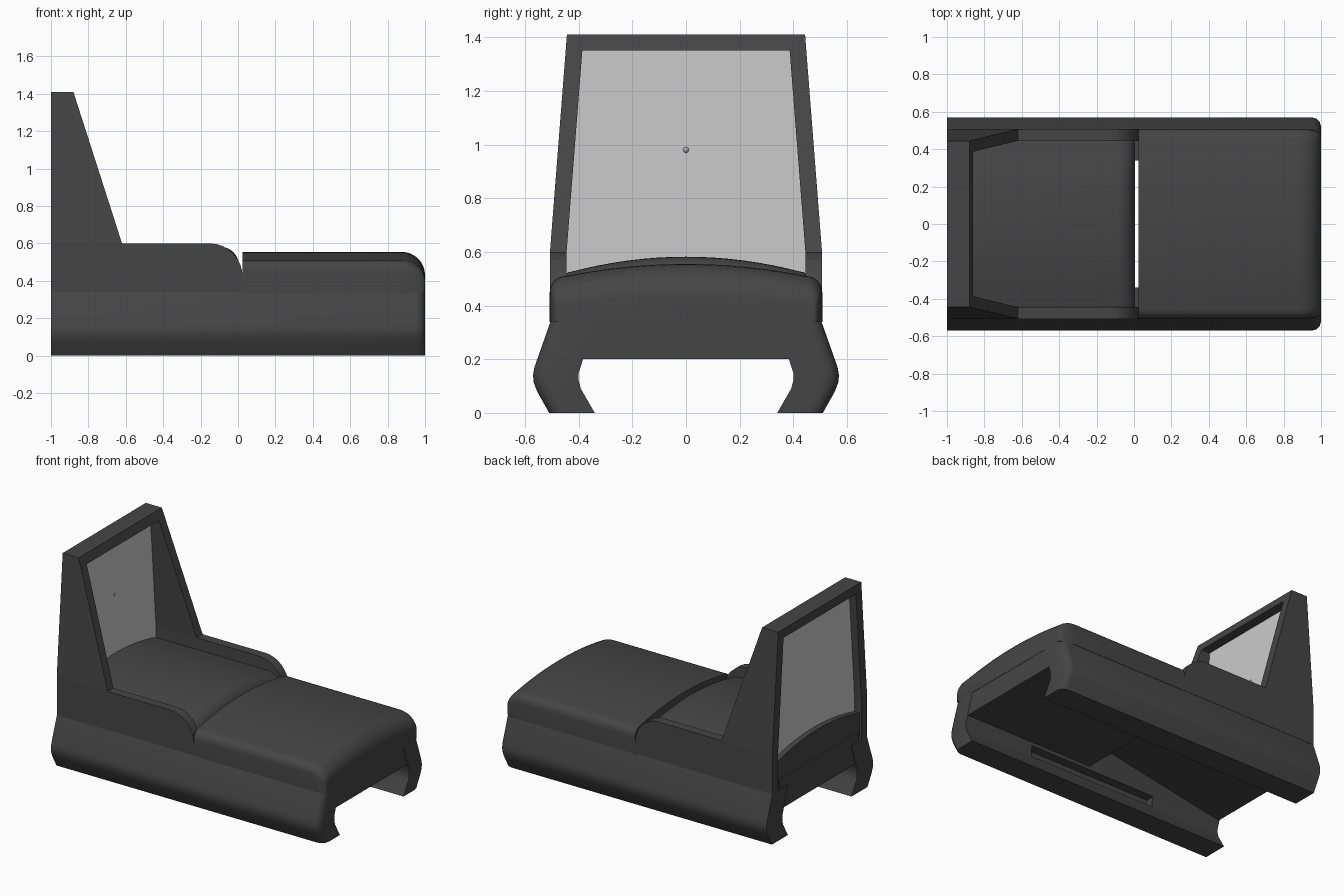
import bpy, bmesh, math

if "Cube" in bpy.data.objects:
    bpy.data.objects.remove(bpy.data.objects["Cube"])

def material(name, c):
    m = bpy.data.materials.new(name)
    m.diffuse_color = (c, c, c, 1)
    m.use_nodes = True
    m.node_tree.nodes["Principled BSDF"].inputs["Base Color"].default_value = m.diffuse_color
    return m

DARK = material("dark_polymer", 0.06)
GLASS = material("pale_glass", 0.55)
DOT = material("grey_dot", 0.4)

def loft(name, sections, mat=DARK, smooth=True):
    """Skin closed loops of equal length and cap both ends."""
    bm = bmesh.new()
    rings = [[bm.verts.new(p) for p in s] for s in sections]
    n = len(rings[0])
    for a, b in zip(rings, rings[1:]):
        for i in range(n):
            j = (i + 1) % n
            bm.faces.new((a[i], a[j], b[j], b[i]))
    bm.faces.new(rings[0])
    bm.faces.new(rings[-1])
    bmesh.ops.recalc_face_normals(bm, faces=bm.faces)
    me = bpy.data.meshes.new(name)
    bm.to_mesh(me)
    bm.free()
    ob = bpy.data.objects.new(name, me)
    bpy.context.collection.objects.link(ob)
    me.materials.append(mat)
    bpy.ops.object.select_all(action='DESELECT')
    ob.select_set(True)
    bpy.context.view_layer.objects.active = ob
    if smooth:
        bpy.ops.object.shade_smooth_by_angle(angle=math.radians(32))
    return ob

def box(name, x0, x1, y0, y1, z0, z1):
    return loft(name, [[(x, y0, z0), (x, y1, z0), (x, y1, z1), (x, y0, z1)]
                       for x in (x0, x1)], smooth=False)

# clamp rails: bowed profile, rounded outer corner at the +x end, inner slot
OUTER = [(.51, 0), (.555, .08), (.568, .115), (.57, .14), (.565, .17), (.505, .34)]
INNER = [(.34, .34), (.39, .18), (.4, .15), (.4, .12), (.392, .09), (.34, 0)]
ENDS = [(-1, 0), (.95, 0), (.975, .007), (.993, .025), (1, .05)]
for s, side in ((1, "back"), (-1, "front")):
    rail = loft(side + "_clamp_rail",
                [[(x, s * (y - d), z) for y, z in OUTER] + [(x, s * y, z) for y, z in INNER]
                 for x, d in ENDS])
    cutter = box(side + "_slot_cutter", -.48, .48, *sorted((s * .3, s * .45)), .11, .18)
    cutter.hide_render = True
    cutter.hide_set(True)
    mod = rail.modifiers.new("slot", 'BOOLEAN')
    mod.object = cutter
    mod.operation = 'DIFFERENCE'

# housing cheeks and hood posts, leaning in above the shoulder
CURVE = [(-.15 + .175 * math.sin(t * math.pi / 16), .42 + .18 * math.cos(t * math.pi / 16))
         for t in range(9)]
CHEEK = [(-1, .34), (-1, .6), (-.62, .6)] + CURVE + [(.025, .34)]
POST = [(-1, .6), (-1, 1.41), (-.88, 1.41), (-.62, .6)]

def wall_y(z, base):
    return base - .078 * max(0, z - .6)

for s, side in ((1, "back"), (-1, "front")):
    for part, prof in (("cheek", CHEEK), ("hood_post", POST)):
        loft(f"{side}_{part}", [[(x, s * wall_y(z, b), z) for x, z in prof]
                                for b in (.445, .507)], smooth=False)

# hood top bar, following the slope of the posts
BAR = [(-1, 1.35), (-1, 1.41), (-.88, 1.41), (-.861, 1.35)]
loft("hood_top_bar", [[(x, s * wall_y(z, .5), z) for x, z in BAR] for s in (-1, 1)], smooth=False)

# glass pane with a small centre dot
loft("glass_pane", [[(x, -.46, .48), (x, .46, .48), (x, .385, 1.37), (x, -.385, 1.37)]
                    for x in (-.95, -.925)], GLASS, False)
bpy.ops.mesh.primitive_uv_sphere_add(segments=12, ring_count=8, radius=.012,
                                     location=(-.93, 0, .98))
bpy.context.object.name = "aiming_dot"
bpy.context.object.data.materials.append(DOT)

# crowned covers with rolled ends
def arch(w, top, edge, r, base):
    half = []
    for i in range(9):
        y = (w - r) * i / 8
        half.append((y, top - (top - edge) * (y / (w - r)) ** 2))
    for i in range(1, 7):
        a = i * math.pi / 12
        half.append((w - r + r * math.sin(a), edge - r + r * math.cos(a)))
    half.append((w, base))
    return [(-y, z) for y, z in half[:0:-1]] + half

def cover(name, x0, x1, prof, base, r, inset):
    top = max(z for _, z in prof)
    w = max(y for y, _ in prof)
    stations = [(x0, 1, 1)]
    for i in range(9):
        a = i * math.pi / 16
        drop = 1 - math.cos(a)
        stations.append((x1 - r + r * math.sin(a), 1 - drop * r / (top - base),
                         1 - drop * inset / w))
    loft(name, [[(x, y * g, base + (z - base) * f) for y, z in prof]
                for x, f, g in stations])

cover("front_cover", .025, 1, arch(.508, .555, .51, .06, .338), .338, .125, .03)
cover("rear_cover", -.985, .005, arch(.452, .582, .525, .02, .36), .36, .1, 0)

# bodies between the rails: flat front underside, tapering rear underside
REAR = [(-.995, .2), (-.995, .4), (0, .4), (0, .34)]
FRONT = [(.03, .2), (.03, .4), (.998, .4), (.998, .2)]
for name, prof in (("rear_body", REAR), ("front_body", FRONT)):
    loft(name, [[(x, y, z) for x, z in prof] for y in (-.42, .42)], smooth=False)
